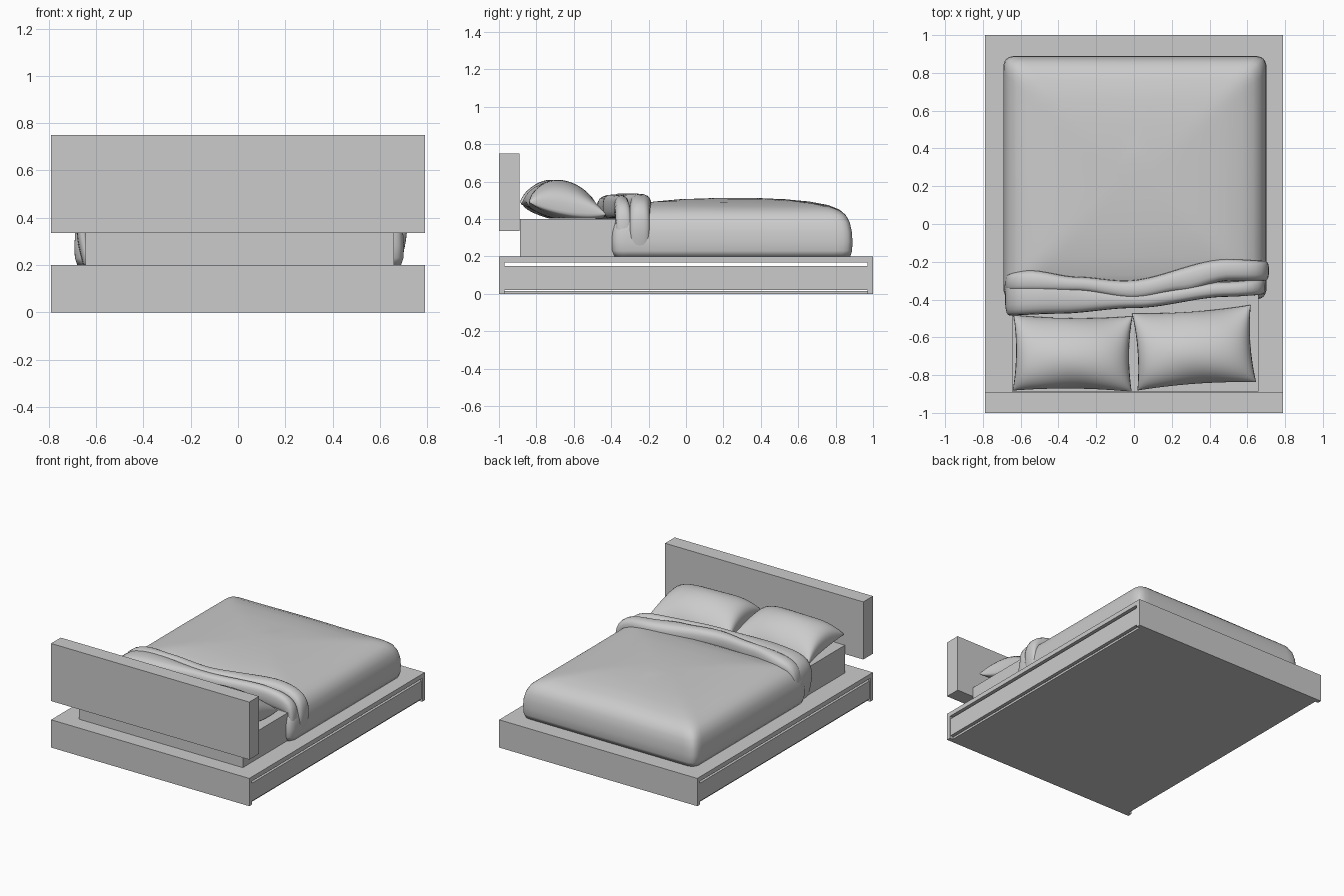
import bpy, bmesh, math
from mathutils import Vector

cube = bpy.data.objects.get("Cube")
if cube:
    bpy.data.objects.remove(cube, do_unlink=True)

GREY = (0.6, 0.6, 0.6, 1)
mat = bpy.data.materials.new("plain grey")
mat.use_nodes = True
mat.diffuse_color = GREY
mat.node_tree.nodes["Principled BSDF"].inputs["Base Color"].default_value = GREY


def finish(name, bm, smooth=False):
    bmesh.ops.recalc_face_normals(bm, faces=bm.faces)
    mesh = bpy.data.meshes.new(name)
    bm.to_mesh(mesh)
    bm.free()
    mesh.materials.append(mat)
    obj = bpy.data.objects.new(name, mesh)
    bpy.context.collection.objects.link(obj)
    if smooth:
        mesh.polygons.foreach_set("use_smooth", [True] * len(mesh.polygons))
    return obj


def box(name, x0, x1, y0, y1, z0, z1):
    bm = bmesh.new()
    bmesh.ops.create_cube(bm, size=1)
    for v in bm.verts:
        v.co = ((x0 + x1) / 2 + v.co.x * (x1 - x0),
                (y0 + y1) / 2 + v.co.y * (y1 - y0),
                (z0 + z1) / 2 + v.co.z * (z1 - z0))
    return finish(name, bm)


def loft(name, rings):
    """Skin closed rings of points and cap both ends."""
    bm = bmesh.new()
    loops = [[bm.verts.new(p) for p in ring] for ring in rings]
    n = len(loops[0])
    for a, b in zip(loops, loops[1:]):
        for i in range(n):
            j = (i + 1) % n
            bm.faces.new((a[i], a[j], b[j], b[i]))
    bm.faces.new(loops[0])
    bm.faces.new(loops[-1])
    return finish(name, bm, True)


def ease(table, x):
    """Smooth interpolation through (x, value) pairs."""
    x = min(max(x, table[0][0]), table[-1][0])
    for (x0, a), (x1, b) in zip(table, table[1:]):
        if x <= x1:
            t = (x - x0) / (x1 - x0)
            return a + (b - a) * t * t * (3 - 2 * t)


# Platform: top slab, end panels, drawer fronts with shadow gaps, bottom
W = 0.79
box("platform_top", -W, W, -1, 1, 0.168, 0.2)
box("platform_bottom", -0.765, 0.765, -0.97, 0.97, 0.0, 0.015)
for side, s in (("front", -1), ("back", 1)):
    ys = sorted((s * 0.97, s))
    box(side + "_end_panel", -W, W, *ys, 0.0, 0.168)
for side, s in (("right", -1), ("left", 1)):
    xs = sorted((s * 0.76, s * 0.785))
    box(side + "_drawer_front", *xs, -0.97, 0.97, 0.02, 0.15)

# Headboard and mattress
box("headboard", -W, W, -1, -0.89, 0.335, 0.75)
box("mattress", -0.645, 0.66, -0.888, 0.8, 0.2, 0.4)


# Duvet: rounded rectangles shrinking toward a soft dome
def rounded_rect(hx, hy, r, cy, z, n=24):
    square = []
    for k in range(n):
        t = 2 * k / n - 1
        square.append((t, -1))
    square += [(-v, u) for u, v in square]
    square += [(-u, -v) for u, v in square]
    ring = []
    for u, v in square:
        # denser samples toward the corners
        p = Vector((hx * math.sin(u * math.pi / 2), hy * math.sin(v * math.pi / 2)))
        core = Vector((max(-hx + r, min(hx - r, p.x)), max(-hy + r, min(hy - r, p.y))))
        d = p - core
        if d.length > 0:
            p = core + d.normalized() * r
        wave = 0.004 * math.sin(7 * p.x + 3 * p.y) * max(0, z - 0.4) / 0.1
        ring.append((p.x + 0.005, p.y + cy, z + wave))
    return ring


profile = [(0.012, 0.2), (0.002, 0.23), (0, 0.28), (0.003, 0.33), (0.014, 0.38),
           (0.035, 0.42), (0.07, 0.449), (0.13, 0.472), (0.23, 0.49),
           (0.36, 0.502), (0.5, 0.508), (0.6, 0.51)]
loft("duvet", [rounded_rect(0.697 - d, 0.645 - d, 0.055 + 0.05 * d, 0.245, z)
               for d, z in profile])


# Folded-back duvet edge: two soft rolls draped over the bed
def roll(name, front, back, half_width, height, shift):
    def path(t):
        c, s = math.cos(t), math.sin(t)
        r = (abs(c) ** 6 + abs(s) ** 6) ** (-1 / 6)
        lean = 1 - 0.06 * (1 - min(1, r * s)) ** 2
        return Vector((half_width * r * c * lean + shift, 0, 0.2 + height * r * s))

    rings = []
    steps, sides = 72, 20
    for k in range(steps + 1):
        t = math.pi * k / steps
        p = path(t)
        tangent = (path(t + 0.03) - path(t - 0.03)).normalized()
        normal = Vector((tangent.z, 0, -tangent.x))
        thick = 0.026 + 0.036 * max(0, normal.z) ** 2
        if k in (0, steps):
            p.z, normal = 0.2, Vector((1 if k == 0 else -1, 0, 0))
        y0, y1 = ease(front, p.x), ease(back, p.x)
        ring = []
        for i in range(sides):
            a = 2 * math.pi * i / sides
            c, s = math.cos(a), math.sin(a)
            bulge = math.copysign(abs(s) ** 0.75, s)
            q = p + normal * thick * bulge
            ring.append((q.x, (y0 + y1) / 2 + (y1 - y0) / 2 * math.copysign(abs(c) ** 0.75, c),
                         max(0.2, q.z)))
        rings.append(ring)
    return loft(name, rings)


roll("fold_back_roll",
     [(-0.7, -0.36), (-0.3, -0.36), (0, -0.4), (0.25, -0.36), (0.5, -0.3), (0.7, -0.3)],
     [(-0.7, -0.27), (-0.55, -0.245), (-0.3, -0.28), (-0.05, -0.3), (0.5, -0.185), (0.7, -0.195)],
     0.684, 0.275, 0.016)
roll("fold_front_roll",
     [(-0.7, -0.485), (-0.4, -0.475), (0, -0.445), (0.5, -0.385), (0.7, -0.375)],
     [(-0.7, -0.29), (-0.5, -0.29), (0, -0.36), (0.5, -0.305), (0.7, -0.29)],
     0.674, 0.268, 0.006)


# Pillows: two puffed sheets meeting at a pinched seam
def pillow(name, cx, cy, hx, hy, turn, n=28):
    bm = bmesh.new()
    bmesh.ops.create_grid(bm, x_segments=n, y_segments=n, size=1)
    border = {v for v in bm.verts if v.is_boundary}
    top = list(bm.verts)
    lower = {v: v if v in border else bm.verts.new(v.co) for v in top}
    for f in list(bm.faces):
        bm.faces.new([lower[v] for v in reversed(f.verts)])
    ca, sa = math.cos(turn), math.sin(turn)

    def place(v, up):
        u, w = math.sin(v.co.x * math.pi / 2), math.sin(v.co.y * math.pi / 2)
        puff = ((1 - u * u) ** 0.5 * (1 - w * w)) ** 0.6
        x = hx * u * (1 - 0.05 * (1 - w * w))
        y = hy * w * (1 - 0.07 * (1 - u * u))
        z = 0.452 - 0.035 * w + 0.012 * math.sin(5 * u + 2 * w) * (1 - puff)
        z += 0.155 * puff if up else -0.06 * puff
        return (cx + ca * x - sa * y, cy + sa * x + ca * y, max(0.402, z))

    spots = {v: place(v, True) for v in top}
    spots.update({lower[v]: place(v, False) for v in top if v not in border})
    for v, co in spots.items():
        v.co = co
    return finish(name, bm, True)


pillow("right_pillow", -0.325, -0.685, 0.315, 0.2, -0.01)
pillow("left_pillow", 0.318, -0.655, 0.315, 0.205, 0.07)
